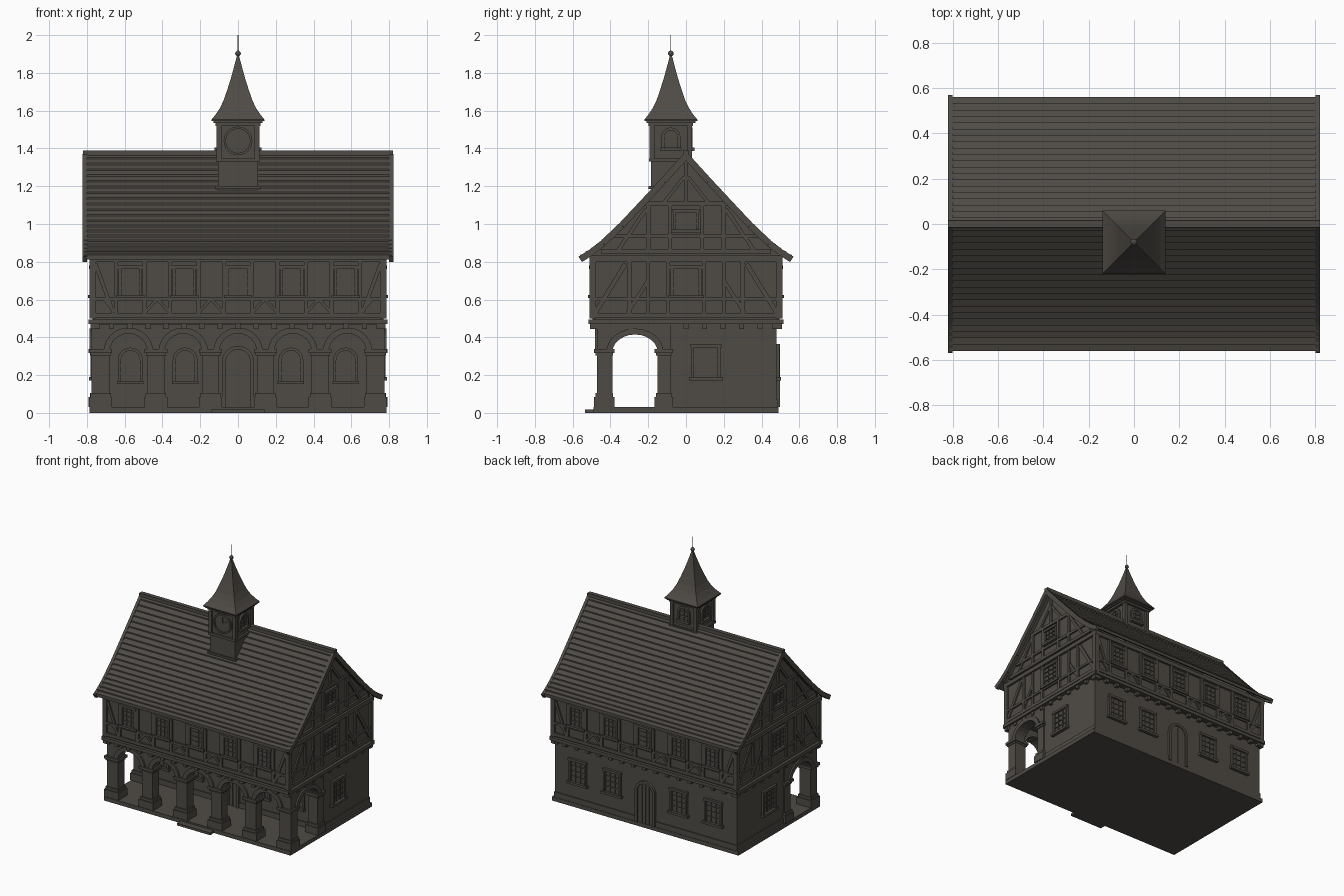
import bpy, bmesh, math
from mathutils import Vector

if "Cube" in bpy.data.objects:
    bpy.data.objects.remove(bpy.data.objects["Cube"])

mat = bpy.data.materials.new("dark weathered brown")
mat.diffuse_color = (0.078, 0.070, 0.060, 1)
mat.use_nodes = True
mat.node_tree.nodes["Principled BSDF"].inputs["Base Color"].default_value = mat.diffuse_color
parts = {}
TY = -0.08  # turret centre

# facades: (u along wall, z up, d outward distance) -> world position
FACES = {
    "front": lambda u, z, d: (u, -d, z), "back": lambda u, z, d: (-u, d, z),
    "right": lambda u, z, d: (d, u, z), "left": lambda u, z, d: (-d, u, z),
    "t_front": lambda u, z, d: (u, TY - d, z), "t_back": lambda u, z, d: (u, TY + d, z),
    "t_right": lambda u, z, d: (d, TY + u, z), "t_left": lambda u, z, d: (-d, TY + u, z)}


def prism(part, face, pts, d0, d1):
    """Extrude a facade outline between two depths."""
    bm = parts.setdefault(part, bmesh.new())
    f = FACES[face]
    a = [bm.verts.new(f(u, z, d0)) for u, z in pts]
    b = [bm.verts.new(f(u, z, d1)) for u, z in pts]
    n = len(pts)
    fs = [bm.faces.new(a), bm.faces.new(b[::-1])]
    fs += [bm.faces.new((a[i], b[i], b[(i + 1) % n], a[(i + 1) % n])) for i in range(n)]
    bmesh.ops.recalc_face_normals(bm, faces=fs)


def rect(part, face, u0, u1, z0, z1, d0, d1):
    prism(part, face, [(u0, z0), (u1, z0), (u1, z1), (u0, z1)], d0, d1)


def box(part, x0, x1, y0, y1, z0, z1):
    rect(part, "right", y0, y1, z0, z1, x0, x1)


def beam(part, face, p, q, w, d0, d1):
    """Straight timber from p to q on a facade."""
    p, q = Vector(p), Vector(q)
    t = (q - p).normalized()
    n = Vector((-t.y, t.x)) * w / 2
    prism(part, face, [tuple(v) for v in (p - n, q - n, q + n, p + n)], d0, d1)


def arc(uc, zs, r, h, n=12):
    return [(uc - r * math.cos(math.pi * i / n), zs + h * math.sin(math.pi * i / n)) for i in range(n + 1)]


def window(part, face, u, z0, z1, w, d, cols=3, rows=4, arched=False):
    """Frame, sill, pane and glazing bars."""
    h = w / 2
    if arched:
        zs = z1 - h
        inner, outer = arc(u, zs, h, h, 10), arc(u, zs, h + .016, h + .016, 10)
        prism(part, face, [(u - h, z0)] + inner + [(u + h, z0)], d - .005, d + .003)
        prism(part, face, [(u - h - .016, z0)] + outer + [(u + h + .016, z0), (u + h, z0)]
              + inner[::-1] + [(u - h, z0)], d - .005, d + .014)
    else:
        rect(part, face, u - h, u + h, z0, z1, d - .005, d + .003)
        for s in (-1, 1):
            rect(part, face, u + s * h - .008, u + s * h + .008, z0, z1, d - .005, d + .016)
        rect(part, face, u - h - .012, u + h + .012, z1 - .004, z1 + .014, d - .005, d + .018)
    rect(part, face, u - h - .02, u + h + .02, z0 - .018, z0, d - .005, d + .024)
    for i in range(1, cols):
        c = u - h + w * i / cols
        rect(part, face, c - .003, c + .003, z0, z1 - .006, d, d + .009)
    for i in range(1, rows):
        c = z0 + (z1 - z0) * i / rows
        rect(part, face, u - h, u + h, c - .003, c + .003, d, d + .009)


def arcade(part, face, centres, r, rise, u0, u1, d0, d1, zs=.32):
    """Wall pierced by arches, with moulded arch rings."""
    pts = [(u0, .03)]
    for c in centres:
        pts += [(c - r, .03)] + arc(c, zs, r, rise) + [(c + r, .03)]
        prism("arch_rings", face, arc(c, zs, r, rise) + arc(c, zs, r + .032, rise + .032)[::-1], d1 - .01, d1 + .012)
    prism(part, face, pts + [(u1, .03), (u1, .47), (u0, .47)], d0, d1)


def pier_trim(x, y, hx, hy):
    """Base block, base moulding and capital around one pier."""
    for e, z0, z1 in ((.016, .03, .085), (.009, .085, .105), (.008, .305, .318), (.016, .318, .338)):
        box("pier_trim", x - hx - e, x + hx + e, y - hy - e, y + hy + e, z0, z1)


# base slab and front steps
box("base_slab", -.785, .785, -.49, .49, 0, .03)
box("front_step", -.14, .14, -.535, -.48, 0, .018)

# ground floor core behind the arcade
box("ground_floor_wall", -.765, .765, -.10, .48, .03, .465)
box("ground_floor_plinth", -.772, .772, -.107, .487, .03, .07)

# arcade on front and both ends
arcade("front_arcade", "front", [i * .29 for i in range(-2, 3)], .10, .10, -.775, .775, .395, .47)
for s in ("left", "right"):
    arcade("side_arcade", s, [-.27], .12, .095, -.47, -.08, .70, .775)
for i in range(6):
    x = (i - 2.5) * .29
    pier_trim(x + (.002 if i == 5 else -.002 if i == 0 else 0), -.4325, .045, .0375)
for s in (-1, 1):
    pier_trim(s * .7375, -.1175, .0375, .0325)

# ground floor windows and doors
for u in (-.57, -.28, .28, .57):
    window("arched_windows", "front", u, .17, .33, .10, .10, 3, 4, True)
    window("back_ground_windows", "back", u, .19, .35, .13, .48)
for f, d in (("front", .10), ("back", .48)):
    prism("doors", f, [(-.065, .03)] + arc(0, .27, .065, .065) + [(.065, .03)], d - .005, d + .007)
    prism("door_frames", f, [(-.085, .03)] + arc(0, .27, .085, .085) + [(.085, .03), (.065, .03)]
          + arc(0, .27, .065, .065)[::-1] + [(-.065, .03)], d - .005, d + .018)
    for u in (-.03, 0, .03):
        rect("doors", f, u - .003, u + .003, .03, .32, d, d + .011)
for s in ("left", "right"):
    window("side_ground_windows", s, .105, .19, .35, .14, .765)

# upper storey and its half-timbering
box("upper_storey_wall", -.77, .77, -.495, .495, .465, .835)
for f, hw, d in (("front", .785, .495), ("back", .785, .495), ("left", .51, .77), ("right", .51, .77)):
    t, T = d - .01, "upper_timbers"
    rect(T, f, -hw, hw, .47, .495, t, d + .022)
    rect(T, f, -hw, hw, .505, .53, t, d + .013)
    rect(T, f, -hw, hw, .595, .612, t, d + .012)
    rect(T, f, -hw, hw, .80, .832, t, d + .016)
    n = int(hw * 2 / .098)
    for i in range(n + 1):  # joist ends under the jetty
        u = (hw - .02) * (2 * i / n - 1)
        rect("joist_ends", f, u - .014, u + .014, .445, .473, t - .03, d + .012)
    wins = [i * .285 for i in range(-2, 3)] if hw > .6 else [0]
    ww = .11 if hw > .6 else .15
    for w in wins:
        window("upper_windows", f, w, .625, .765, ww, d)
        for s in (-1, 1):
            u = w + s * (ww / 2 + .02)
            rect(T, f, u - .011, u + .011, .525, .805, t, d + .012)
            if hw > .6:  # short braces in each panel
                beam(T, f, (u, .53), (w + s * .14, .60), .016, t, d + .010)
    for s in (-1, 1):
        rect(T, f, s * (hw - .017) - .017, s * (hw - .017) + .017, .50, .81, t, d + .015)
        if hw > .6:
            beam(T, f, (s * .66, .53), (s * .755, .79), .02, t, d + .010)
        else:  # K-braces on the end walls
            rect(T, f, s * .30 - .012, s * .30 + .012, .525, .805, t, d + .012)
            rect(T, f, s * .20 - .010, s * .20 + .010, .525, .805, t, d + .011)
            beam(T, f, (s * .48, .53), (s * .32, .79), .024, t, d + .010)
            beam(T, f, (s * .31, .53), (s * .20, .70), .02, t, d + .009)

# gable walls with timbers
LINE = [(.56, .825), (.50, .863), (.44, .91), (.34, 1.005), (.243, 1.108), (.12, 1.24), (0, 1.372)]


def slope_z(y):
    y = abs(y)
    for (a, za), (b, zb) in zip(LINE, LINE[1:]):
        if y >= b:
            return za + (zb - za) * (a - y) / (a - b)


gable = [(y, slope_z(y) - .02) for y in (-.49, -.44, -.34, -.243, -.12, 0, .12, .243, .34, .44, .49)]
for f in ("left", "right"):
    G, t, d = "gable_timbers", .76, .782
    prism("gable_wall", f, [(-.49, .82)] + gable + [(.49, .82)], .70, .77)
    rect(G, f, -.45, .45, .845, .868, t, d + .004)
    rect(G, f, -.38, .38, .925, .945, t, d)
    rect(G, f, -.22, .22, 1.095, 1.118, t, d)
    window("gable_windows", f, 0, .97, 1.065, .12, .77, 3, 3)
    beam(G, f, (0, 1.11), (0, 1.34), .022, t, d)
    for s in (-1, 1):
        rect(G, f, s * .085 - .011, s * .085 + .011, .86, 1.10, t, d)
        rect(G, f, s * .2 - .011, s * .2 + .011, .86, 1.10, t, d)
        beam(G, f, (s * .36, .86), (s * .21, 1.08), .02, t, d - .002)
        beam(G, f, (s * .12, 1.11), (s * .01, 1.25), .018, t, d - .002)
        # barge boards following the roof line
        for (a, za), (b, zb) in zip(LINE, LINE[1:]):
            beam("barge_boards", f, (s * a, za - .012), (s * b, zb - .012), .034, .80, .822)

# roof: overlapping tile courses on each slope over a thin deck
N = 20
for s in (-1, 1):
    top = []
    for i in range(N):
        a, b = .56 * (1 - i / N), .56 * (1 - (i + 1) / N)
        top += [(s * a, slope_z(a) + .012), (s * b, slope_z(b) + .003)]
    under = [(s * y, z - .012) for y, z in LINE[::-1]]
    prism("tiled_roof", "right", top + under, -.815, .815)
box("ridge_cap", -.82, .82, -.016, .016, 1.362, 1.388)

# bell turret body with ledges and corner posts
box("turret_base", -.105, .105, TY - .105, TY + .105, 1.17, 1.34)
box("turret_body", -.10, .10, TY - .10, TY + .10, 1.34, 1.54)
for h, z0, z1 in ((.118, 1.185, 1.20), (.116, 1.33, 1.348), (.118, 1.52, 1.535), (.13, 1.535, 1.552)):
    box("turret_ledges", -h, h, TY - h, TY + h, z0, z1)
for x in (-.1, .1):
    for y in (-.1, .1):
        box("turret_posts", x - .013, x + .013, TY + y - .013, TY + y + .013, 1.34, 1.53)
for f in ("t_left", "t_right", "t_back"):
    window("turret_windows", f, 0, 1.405, 1.495, .07, .10, 2, 3, True)

# clock face, ring and hands
ring = lambda r: [(r * math.cos(math.tau * i / 24), 1.44 + r * math.sin(math.tau * i / 24)) for i in range(24)]
prism("clock_face", "t_front", ring(.066), .095, .104)
ro, ri = ring(.076), ring(.064)
for i in range(24):
    j = (i + 1) % 24
    prism("clock_ring", "t_front", [ri[i], ro[i], ro[j], ri[j]], .098, .114)
beam("clock_hands", "t_front", (0, 1.44), (0, 1.49), .006, .103, .108)
beam("clock_hands", "t_front", (0, 1.44), (.032, 1.455), .007, .103, .108)

# concave four-sided spire
bm = parts.setdefault("turret_spire", bmesh.new())
rows = []
for h, z in ((.14, 1.545), (.14, 1.553), (.118, 1.58), (.095, 1.615), (.076, 1.655), (.057, 1.71),
             (.038, 1.77), (.02, 1.835), (.006, 1.89)):
    rows.append([bm.verts.new((x * h, TY + y * h, z)) for x, y in ((-1, -1), (1, -1), (1, 1), (-1, 1))])
for a, b in zip(rows, rows[1:]):
    for i in range(4):
        bm.faces.new((a[i], a[(i + 1) % 4], b[(i + 1) % 4], b[i]))
bm.faces.new(rows[0][::-1])
bm.faces.new(rows[-1])

# finial ball and thin rod
bm = parts.setdefault("finial", bmesh.new())
ball = bmesh.ops.create_uvsphere(bm, u_segments=12, v_segments=8, radius=.015)["verts"]
bmesh.ops.translate(bm, verts=ball, vec=(0, TY, 1.903))
box("finial_rod", -.0015, .0015, TY - .0015, TY + .0015, 1.88, 2.0)

for name, bm in parts.items():
    me = bpy.data.meshes.new(name)
    bm.to_mesh(me)
    bm.free()
    me.materials.append(mat)
    bpy.context.collection.objects.link(bpy.data.objects.new(name, me))
